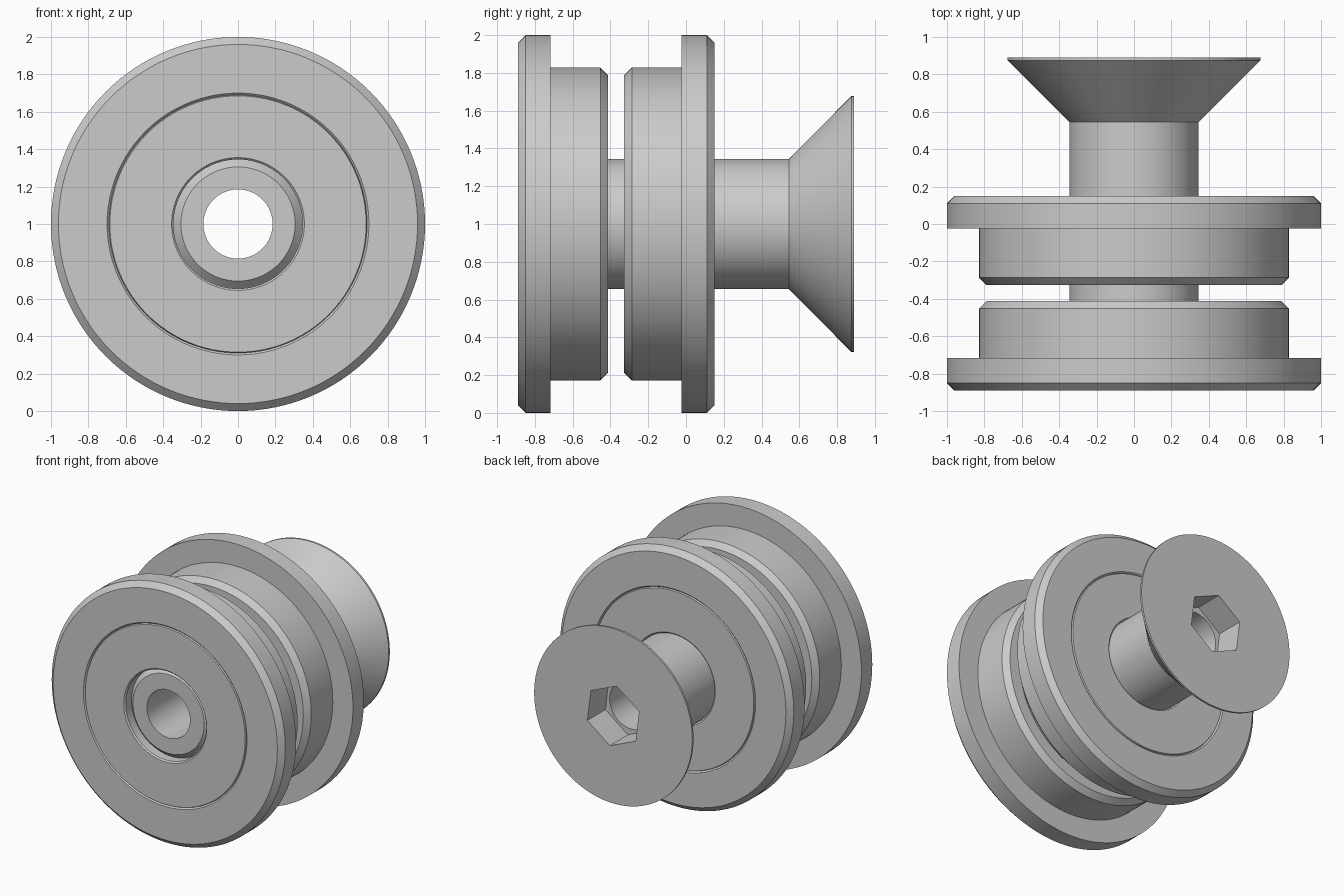
import bpy
import bmesh
from math import cos, sin, tau, radians

cube = bpy.data.objects.get("Cube")
if cube:
    bpy.data.objects.remove(cube, do_unlink=True)

SEGMENTS = 128
AXIS_Z = 1.0

metal = bpy.data.materials.new("plain_grey")
metal.use_nodes = True
grey = (0.6, 0.6, 0.6, 1)
metal.diffuse_color = grey
metal.node_tree.nodes["Principled BSDF"].inputs["Base Color"].default_value = grey


def lathe(name, profile, segments=SEGMENTS, turn=0.0):
    """Turn a closed (radius, y) profile about the horizontal axis."""
    bm = bmesh.new()
    rings = []
    for i in range(segments):
        a = tau * i / segments + turn
        rings.append([bm.verts.new((r * cos(a), y, AXIS_Z + r * sin(a)))
                      for r, y in profile])
    n = len(profile)
    for i in range(segments):
        here, there = rings[i], rings[(i + 1) % segments]
        for j in range(n):
            k = (j + 1) % n
            bm.faces.new((here[j], here[k], there[k], there[j]))
    bmesh.ops.recalc_face_normals(bm, faces=bm.faces)
    return finish(name, bm)


def finish(name, bm):
    mesh = bpy.data.meshes.new(name)
    bm.to_mesh(mesh)
    bm.free()
    mesh.materials.append(metal)
    obj = bpy.data.objects.new(name, mesh)
    bpy.context.collection.objects.link(obj)
    return obj


def prism(name, radius, y0, y1, sides, turn):
    """Solid prism along the horizontal axis."""
    bm = bmesh.new()
    ends = [[bm.verts.new((radius * cos(tau * i / sides + turn), y,
                           AXIS_Z + radius * sin(tau * i / sides + turn)))
             for i in range(sides)] for y in (y0, y1)]
    for end in ends:
        bm.faces.new(end)
    for i in range(sides):
        j = (i + 1) % sides
        bm.faces.new((ends[0][i], ends[0][j], ends[1][j], ends[1][i]))
    bmesh.ops.recalc_face_normals(bm, faces=bm.faces)
    return finish(name, bm)


def activate(obj):
    bpy.ops.object.select_all(action="DESELECT")
    obj.select_set(True)
    bpy.context.view_layer.objects.active = obj


def smooth(obj):
    activate(obj)
    bpy.ops.object.shade_smooth_by_angle(angle=radians(30))


# Flanged rollers with inset bearings, mirrored about the gap between them
OUT, IN, MID = -0.89, -0.413, -0.37
BEVEL = 0.01
roller = [(0.69, OUT + BEVEL), (0.70, OUT), (0.96, OUT), (1.0, OUT + 0.04),
          (1.0, -0.717), (0.828, -0.717), (0.828, IN - 0.04),
          (0.788, IN), (0.70, IN), (0.69, IN - BEVEL)]
bearing = [(0.345, OUT + BEVEL), (0.355, OUT), (0.685, OUT), (0.69, OUT + BEVEL),
           (0.69, IN - BEVEL), (0.685, IN), (0.355, IN), (0.345, IN - BEVEL)]
for side, flip in (("front", False), ("rear", True)):
    for part, profile in (("roller", roller), ("bearing", bearing)):
        pts = [(r, 2 * MID - y if flip else y) for r, y in profile]
        smooth(lathe(side + "_" + part, pts))

# Hollow countersunk bolt through both rollers
BORE, SHAFT = 0.185, 0.345
bolt = lathe("countersunk_bolt", [
    (BORE, -0.85), (0.305, -0.85), (SHAFT, -0.81), (SHAFT, 0.545),
    (0.677, 0.875), (0.677, 0.89), (BORE, 0.89)])

# Hexagonal key socket cut into the bolt head
cutter = prism("socket_cutter", 0.24, 0.67, 1.0, 6, radians(37))
cutter.hide_render = True
cut = bolt.modifiers.new("socket", "BOOLEAN")
cut.operation = "DIFFERENCE"
cut.solver = "EXACT"
cut.object = cutter
activate(bolt)
bpy.ops.object.modifier_apply(modifier=cut.name)
bpy.data.objects.remove(cutter, do_unlink=True)
smooth(bolt)
